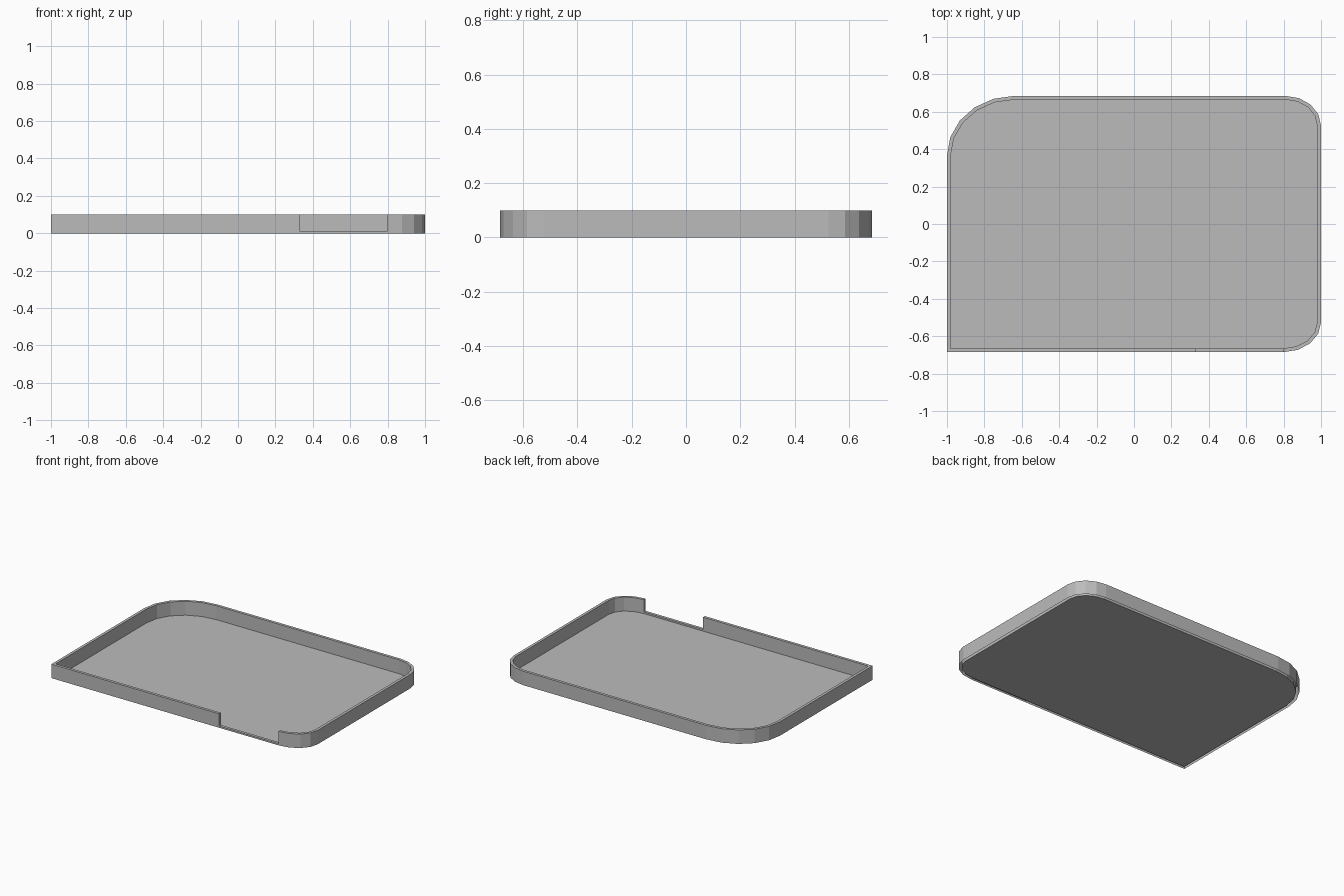
import bpy
import bmesh
from math import cos, sin, radians

cube = bpy.data.objects.get("Cube")
if cube:
    bpy.data.objects.remove(cube, do_unlink=True)

HEIGHT, LIP, WALL = 0.1, 0.012, 0.02
HALF_X, HALF_Y = 1.0, 0.685
GAP = (0.33, 0.80)

grey = bpy.data.materials.new("plain_grey")
grey.use_nodes = True
colour = (0.5, 0.5, 0.5, 1)
grey.diffuse_color = colour
grey.node_tree.nodes["Principled BSDF"].inputs["Base Color"].default_value = colour


def corner(sx, sy, rx, ry, start, steps, inset):
    """Quarter ellipse for one corner, going counter-clockwise."""
    cx, cy = sx * (HALF_X - rx), sy * (HALF_Y - ry)
    angles = [radians(start + 90 * i / steps) for i in range(steps + 1)]
    return [(cx + (rx - inset) * cos(a), cy + (ry - inset) * sin(a)) for a in angles]


def outline(inset):
    """Plan of the tray, starting at its one square corner."""
    y = inset - HALF_Y
    points = [(inset - HALF_X, y), (GAP[0], y)]
    points += corner(1, -1, 1 - GAP[1], 0.16, 270, 4, inset)
    points += corner(1, 1, 0.19, 0.16, 0, 4, inset)
    points += corner(-1, 1, 0.36, 0.32, 90, 5, inset)
    return points


def make_object(name, bm):
    bmesh.ops.remove_doubles(bm, verts=bm.verts, dist=0.0001)
    mesh = bpy.data.meshes.new(name)
    bm.to_mesh(mesh)
    bm.free()
    mesh.materials.append(grey)
    obj = bpy.data.objects.new(name, mesh)
    bpy.context.collection.objects.link(obj)


outer, inner = outline(0), outline(WALL)

# Thin hollow rim, open underneath, lowered to a lip across the front gap
bm = bmesh.new()


def quad(*corners):
    bm.faces.new([bm.verts.new(c) for c in corners])


count = len(outer)
for i in range(count):
    j = (i + 1) % count
    top = LIP if i == 1 else HEIGHT
    a, b, c, d = outer[i], outer[j], inner[j], inner[i]
    quad((*a, 0), (*b, 0), (*b, top), (*a, top))
    quad((*c, 0), (*d, 0), (*d, top), (*c, top))
    quad((*a, top), (*b, top), (*c, top), (*d, top))

# Wall ends on both sides of the gap
for i, flip in ((1, False), (2, True)):
    a, d = (inner[i], outer[i]) if flip else (outer[i], inner[i])
    quad((*a, LIP), (*d, LIP), (*d, HEIGHT), (*a, HEIGHT))
make_object("rim_wall", bm)

# Flat floor inside the rim
bm = bmesh.new()
bm.faces.new([bm.verts.new((*p, 0)) for p in inner])
make_object("tray_floor", bm)
